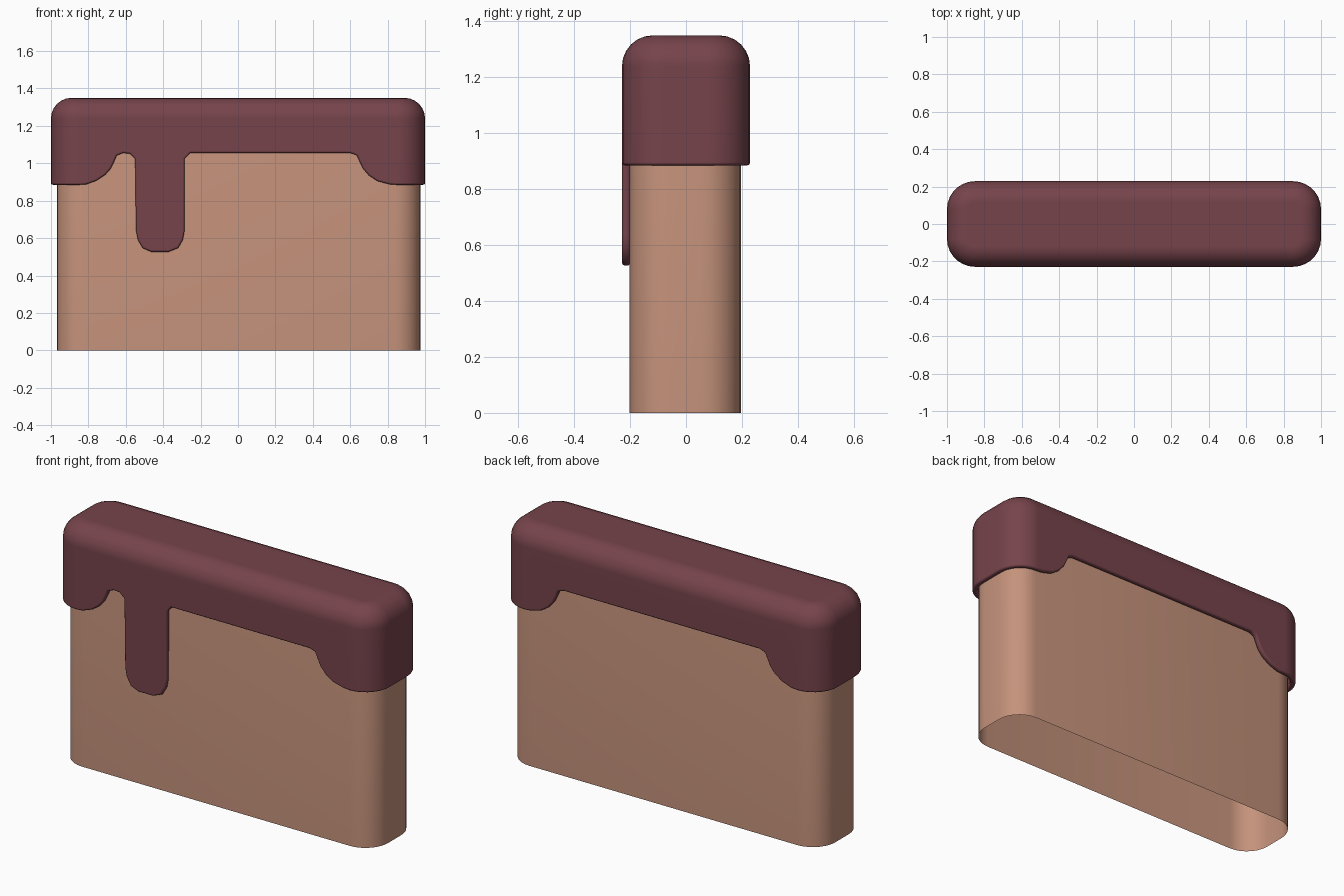
import bpy, bmesh, math

if "Cube" in bpy.data.objects:
    bpy.data.objects.remove(bpy.data.objects["Cube"])

N = 7  # segments per rounded corner


def material(name, rgb):
    m = bpy.data.materials.new(name)
    m.diffuse_color = (*rgb, 1)
    m.use_nodes = True
    m.node_tree.nodes["Principled BSDF"].inputs["Base Color"].default_value = m.diffuse_color
    return m


def ring(bm, hx, hy, r, z, cx=0, cy=0):
    """Rounded rectangle, starting at the front right corner, counter-clockwise."""
    out = []
    for k, (sx, sy) in enumerate([(1, -1), (1, 1), (-1, 1), (-1, -1)]):
        for i in range(N + 1):
            a = math.radians(-90 + 90 * k + 90 * i / N)
            out.append(bm.verts.new((cx + sx * (hx - r) + r * math.cos(a),
                                     cy + sy * (hy - r) + r * math.sin(a), z)))
    return out


def dome(bm, base, hx, hy, r, z, bulge, cx=0, cy=0, steps=6):
    """Close a ring with a rounded top edge and a flat lid."""
    for i in range(1, steps + 1):
        a = math.pi / 2 * i / steps
        d = bulge * (1 - math.cos(a))
        nxt = ring(bm, hx - d, hy - d, r - d, z + bulge * math.sin(a), cx, cy)
        bridge(bm, base, nxt)
        base = nxt
    bm.faces.new(base)


def bridge(bm, low, high, skip=()):
    n = len(low)
    for i in range(n):
        if i not in skip:
            j = (i + 1) % n
            bm.faces.new((low[i], low[j], high[j], high[i]))


def finish(bm, name, mat):
    me = bpy.data.meshes.new(name)
    bm.to_mesh(me)
    bm.free()
    ob = bpy.data.objects.new(name, me)
    bpy.context.collection.objects.link(ob)
    me.materials.append(mat)
    bpy.context.view_layer.objects.active = ob
    ob.select_set(True)
    bpy.ops.object.shade_smooth_by_angle(angle=math.radians(40))
    ob.select_set(False)
    return ob


biscuit = material("biscuit brown", (0.56, 0.29, 0.20))
sauce = material("dark berry", (0.18, 0.057, 0.07))

# Body: rounded slab, open at the bottom
bm = bmesh.new()
size = (0.972, 0.199, 0.14)
off = (0.004, -0.003)
low = ring(bm, *size, 0, *off)
high = ring(bm, *size, 1.23, *off)
bridge(bm, low, high)
dome(bm, high, *size, 1.23, 0.085, *off)
finish(bm, "body", biscuit)

# Topping: domed shell whose front and back hems follow a dripping outline
LOW = 0.885
left = [(-0.81, 0.888), (-0.755, 0.908), (-0.71, 0.938), (-0.68, 0.972),
        (-0.662, 1.01), (-0.648, 1.042), (-0.615, 1.055)]
right = [(0.60, 1.055), (0.635, 1.043), (0.65, 1.01), (0.668, 0.972),
         (0.70, 0.935), (0.745, 0.905), (0.81, 0.888)]
drip = [(-0.58, 1.052), (-0.55, 1.025), (-0.545, 0.64), (-0.535, 0.59), (-0.51, 0.547),
        (-0.465, 0.527), (-0.37, 0.527), (-0.32, 0.547), (-0.295, 0.59),
        (-0.286, 0.64), (-0.285, 1.025), (-0.255, 1.055)]

bm = bmesh.new()
size = (1.0, 0.229, 0.15)
low = ring(bm, *size, LOW)
high = ring(bm, *size, 1.24)
back, front = 2 * N + 1, 4 * N + 3
bridge(bm, low, high, skip=(back, front))
for i, y, outline in ((front, -size[1], left + drip + right),
                      (back, size[1], (left + right)[::-1])):
    j = (i + 1) % len(low)
    hem = [bm.verts.new((x, y, z)) for x, z in outline]
    bm.faces.new([low[i], *hem, low[j], high[j], high[i]])
dome(bm, high, *size, 1.24, 0.11)
top = finish(bm, "topping", sauce)

# Thickness and a soft rounded lip
s = top.modifiers.new("thickness", 'SOLIDIFY')
s.thickness, s.offset = 0.03, -1
b = top.modifiers.new("lip", 'BEVEL')
b.width, b.segments = 0.011, 3
b.limit_method, b.angle_limit = 'ANGLE', math.radians(60)
w = top.modifiers.new("clean shading", 'WEIGHTED_NORMAL')
w.keep_sharp = True
